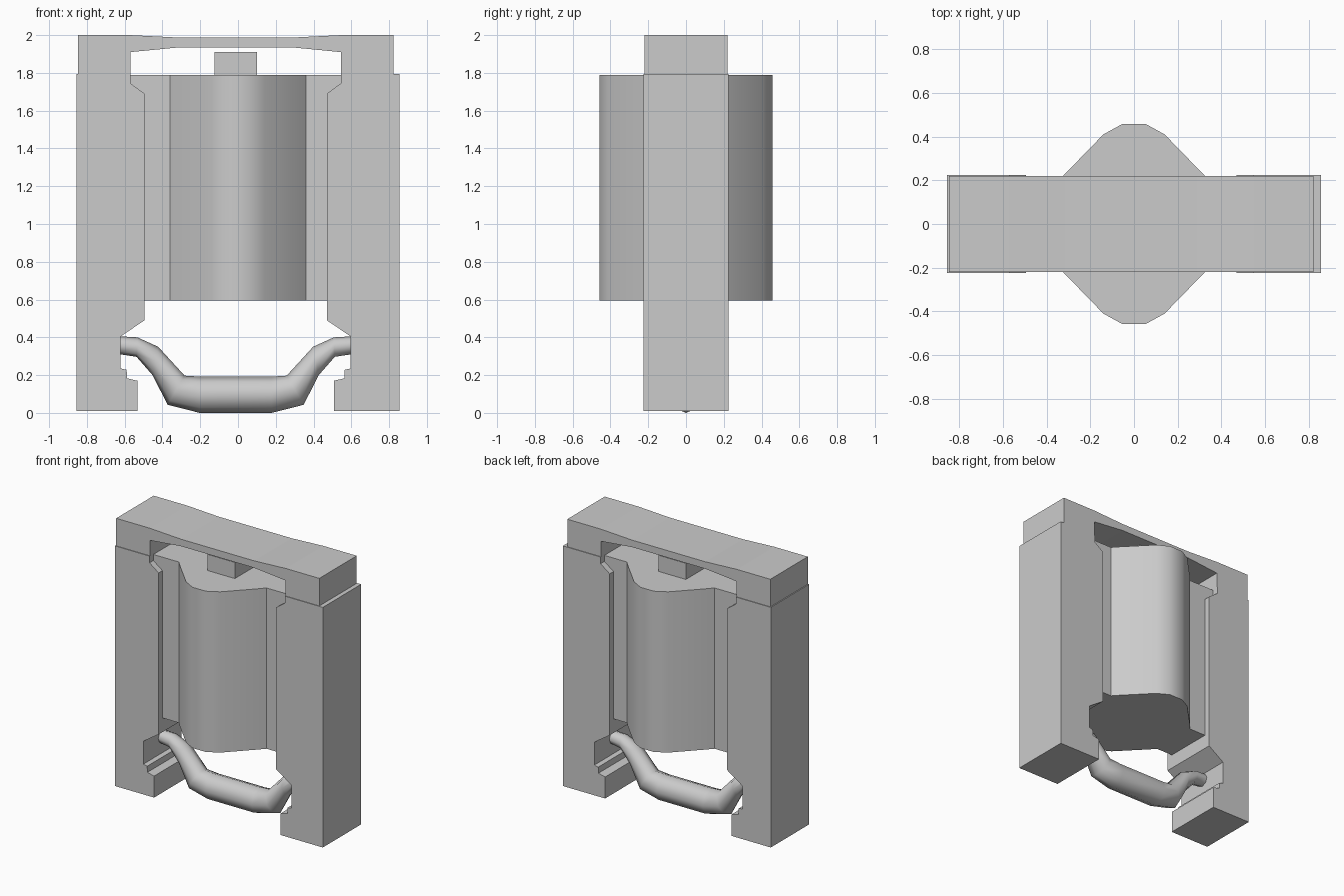
import bpy, bmesh, math

if "Cube" in bpy.data.objects:
    bpy.data.objects.remove(bpy.data.objects["Cube"])

INNER = -0.0125  # slight sideways offset of the opening


def mesh_object(name, bm, angle=None):
    bmesh.ops.recalc_face_normals(bm, faces=bm.faces)
    me = bpy.data.meshes.new(name)
    bm.to_mesh(me)
    bm.free()
    ob = bpy.data.objects.new(name, me)
    bpy.context.collection.objects.link(ob)
    if angle:
        bpy.ops.object.select_all(action='DESELECT')
        ob.select_set(True)
        bpy.context.view_layer.objects.active = ob
        bpy.ops.object.shade_smooth_by_angle(angle=math.radians(angle))
    return ob


def extrude(name, points, offset, angle=None):
    """Extrude a closed outline of 3D points along an offset."""
    bm = bmesh.new()
    face = bm.faces.new([bm.verts.new(p) for p in points])
    new = bmesh.ops.extrude_face_region(bm, geom=[face])["geom"]
    bmesh.ops.translate(bm, vec=offset,
                        verts=[v for v in new if isinstance(v, bmesh.types.BMVert)])
    return mesh_object(name, bm, angle)


# Side posts with stepped inner edge
inner = [(0.5575, 1.795), (0.5575, 1.745), (0.4825, 1.69), (0.4825, 0.49),
         (0.6085, 0.405), (0.6085, 0.235), (0.577, 0.228), (0.575, 0.183),
         (0.52, 0.17), (0.52, 0.01)]
for side, s in (("left", -1), ("right", 1)):
    pts = [(s * x + INNER, -0.225, z) for x, z in inner]
    pts += [(s * 0.855, -0.225, 0.01), (s * 0.855, -0.225, 1.795)]
    extrude(side + "_post", pts, (0, 0.45, 0))

# Top bridge
half = [(0.30, 1.987), (0.56, 2.0), (0.835, 2.0), (0.835, 1.795),
        (0.5575, 1.795), (0.5575, 1.91), (0.30, 1.935)]
outline = half + [(-x, z) for x, z in reversed(half)]
extrude("top_bridge", [(x + INNER, -0.22, z) for x, z in outline], (0, 0.44, 0))

# Central body: rounded bulges front and back, thin flanges into the posts
q = [(0.58, 0.18), (0.36, 0.18), (0.32, 0.225), (0.14, 0.41), (0.055, 0.457)]
back = q + [(-x, y) for x, y in reversed(q)]
body = back + [(-x, -y) for x, y in back]
extrude("central_body", [(x, y, 0.595) for x, y in body], (0, 0, 1.195), 40)

# Block on top of the body
block = [(-0.125, -0.18), (0.10, -0.18), (0.10, 0.18), (-0.125, 0.18)]
extrude("top_block", [(x, y, 1.78) for x, y in block], (0, 0, 0.13))

# Curved handle: rings between a top point and a bottom point, with half depth
rings = [(0.611, 0.405, 0.611, 0.31, 0.05), (0.52, 0.40, 0.525, 0.297, 0.055),
         (0.41, 0.35, 0.44, 0.20, 0.075), (0.27, 0.197, 0.36, 0.043, 0.09),
         (0.19, 0.192, 0.19, 0.0, 0.095)]
rings = [(-a, b, -c, d, w) for a, b, c, d, w in rings] + rings[::-1]
bm = bmesh.new()
loops = []
for tx, tz, bx, bz, w in rings:
    loop = []
    for i in range(8):
        a = math.tau * i / 8
        t = (1 + math.cos(a)) / 2
        loop.append(bm.verts.new((bx + (tx - bx) * t + INNER, w * math.sin(a),
                                  bz + (tz - bz) * t)))
    loops.append(loop)
for l1, l2 in zip(loops, loops[1:]):
    for i in range(8):
        j = (i + 1) % 8
        bm.faces.new((l1[i], l1[j], l2[j], l2[i]))
bm.faces.new(loops[0])
bm.faces.new(loops[-1])
mesh_object("handle", bm, 55)
